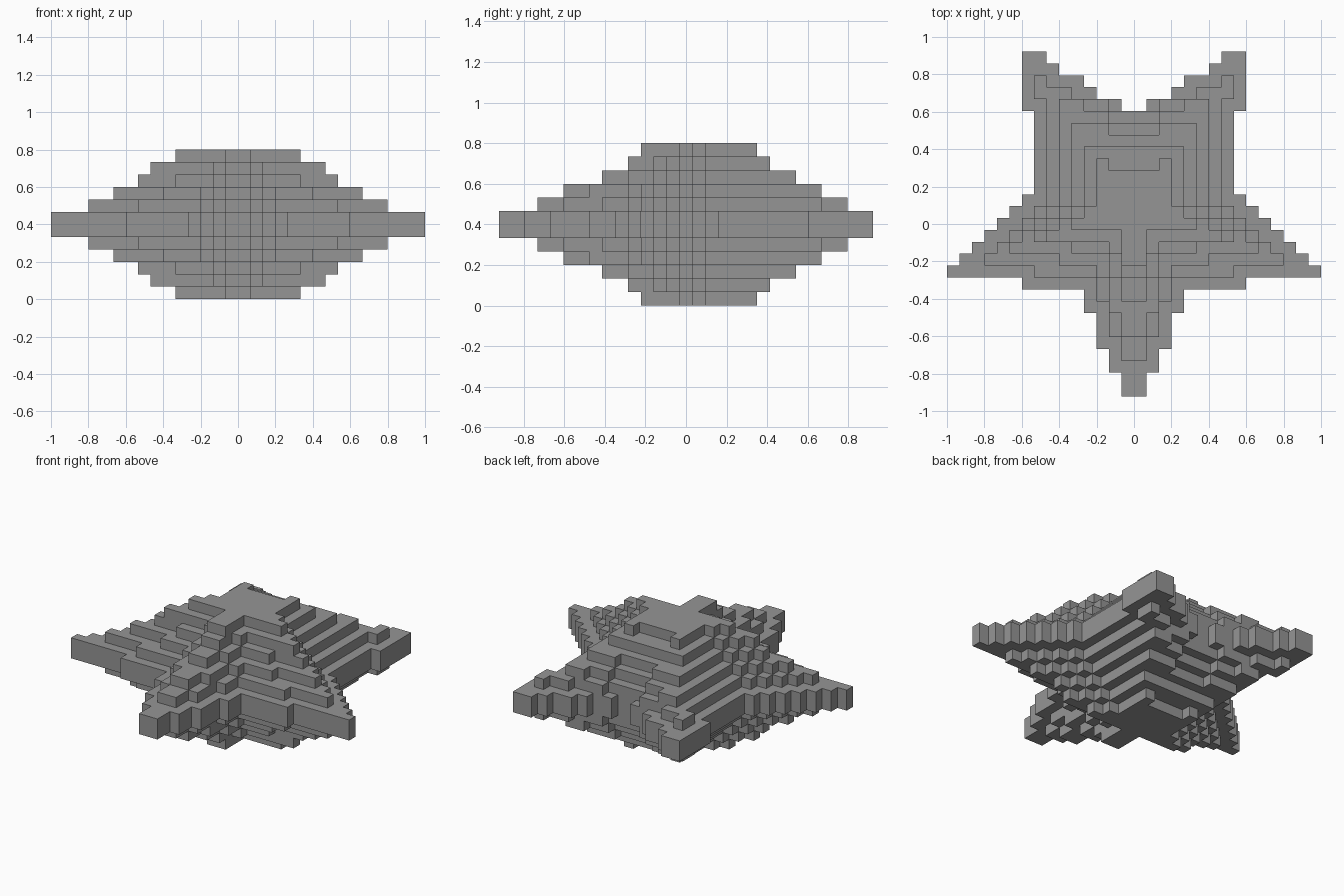
import bpy
import bmesh
import math

cube = bpy.data.objects.get("Cube")
if cube:
    bpy.data.objects.remove(cube, do_unlink=True)

# Size of one block
DX = 1 / 15
DY = 1.845 / 29
DZ = 1 / 15
DEPTH = 12

grey = bpy.data.materials.new("stone_grey")
grey.use_nodes = True
COLOR = (0.3, 0.3, 0.3, 1)
grey.diffuse_color = COLOR
grey.node_tree.nodes["Principled BSDF"].inputs["Base Color"].default_value = COLOR


def half_width(row, s):
    """Half width of the star, in blocks, on one row of a step."""
    if row < s["arm_row"] - 1:                    # front point
        return math.ceil(s["taper"] * (row - s["first"] + 1) - 0.001)
    if row == s["arm_row"] - 1:                   # shelf under the side points
        return s["shelf"]
    if row >= s["last"] - s["tip_rows"]:          # tips of the back points
        return s["body"] + 1
    return max(s["body"], s["arm"] - (row - s["arm_row"]))


def build_step(name, level, s):
    """One star-shaped slab, mirrored above and below the middle."""
    bm = bmesh.new()
    for row in range(s["first"], s["last"]):
        from_back = s["last"] - 1 - row
        gap = s["notch"][from_back] if from_back < len(s["notch"]) else 0
        y0 = (row - 14.5) * DY
        for col in range(gap, half_width(row, s)):
            for x0 in (col * DX, -(col + 1) * DX):
                corners = ((x0, y0), (x0 + DX, y0), (x0 + DX, y0 + DY), (x0, y0 + DY))
                bm.faces.new([bm.verts.new((x, y, level * DZ)) for x, y in corners])
    bmesh.ops.remove_doubles(bm, verts=bm.verts[:], dist=0.001)
    top = bmesh.ops.extrude_face_region(bm, geom=bm.faces[:], use_keep_orig=True)
    moved = [g for g in top["geom"] if isinstance(g, bmesh.types.BMVert)]
    bmesh.ops.translate(bm, verts=moved, vec=(0, 0, (DEPTH - 2 * level) * DZ))
    bmesh.ops.recalc_face_normals(bm, faces=bm.faces[:])
    bmesh.ops.dissolve_limit(bm, angle_limit=0.01, verts=bm.verts[:], edges=bm.edges[:])
    mesh = bpy.data.meshes.new(name)
    bm.to_mesh(mesh)
    bm.free()
    mesh.materials.append(grey)
    bpy.context.collection.objects.link(bpy.data.objects.new(name, mesh))


# Steps from the wide middle slab to the small top and bottom plateau
STEPS = {
    "middle_star": dict(first=0, last=29, arm_row=10, arm=15, shelf=9, body=8,
                        taper=0.42, tip_rows=5, notch=(7, 6, 4, 3, 1)),
    "second_step": dict(first=3, last=27, arm_row=11, arm=12, shelf=8, body=7,
                        taper=0.4, tip_rows=2, notch=(7, 5, 2)),
    "third_step": dict(first=5, last=25, arm_row=12, arm=10, shelf=6, body=6,
                       taper=0.4, tip_rows=0, notch=(4, 2)),
    "fourth_step": dict(first=8, last=23, arm_row=13, arm=8, shelf=5, body=5,
                        taper=0.4, tip_rows=0, notch=(2,)),
    "fifth_step": dict(first=10, last=21, arm_row=13, arm=7, shelf=2, body=4,
                       taper=0.4, tip_rows=0, notch=()),
    "plateau": dict(first=11, last=20, arm_row=14, arm=5, shelf=1, body=3,
                    taper=0.4, tip_rows=0, notch=(2,)),
}
for i, (name, step) in enumerate(STEPS.items()):
    build_step(name, 5 - i, step)
